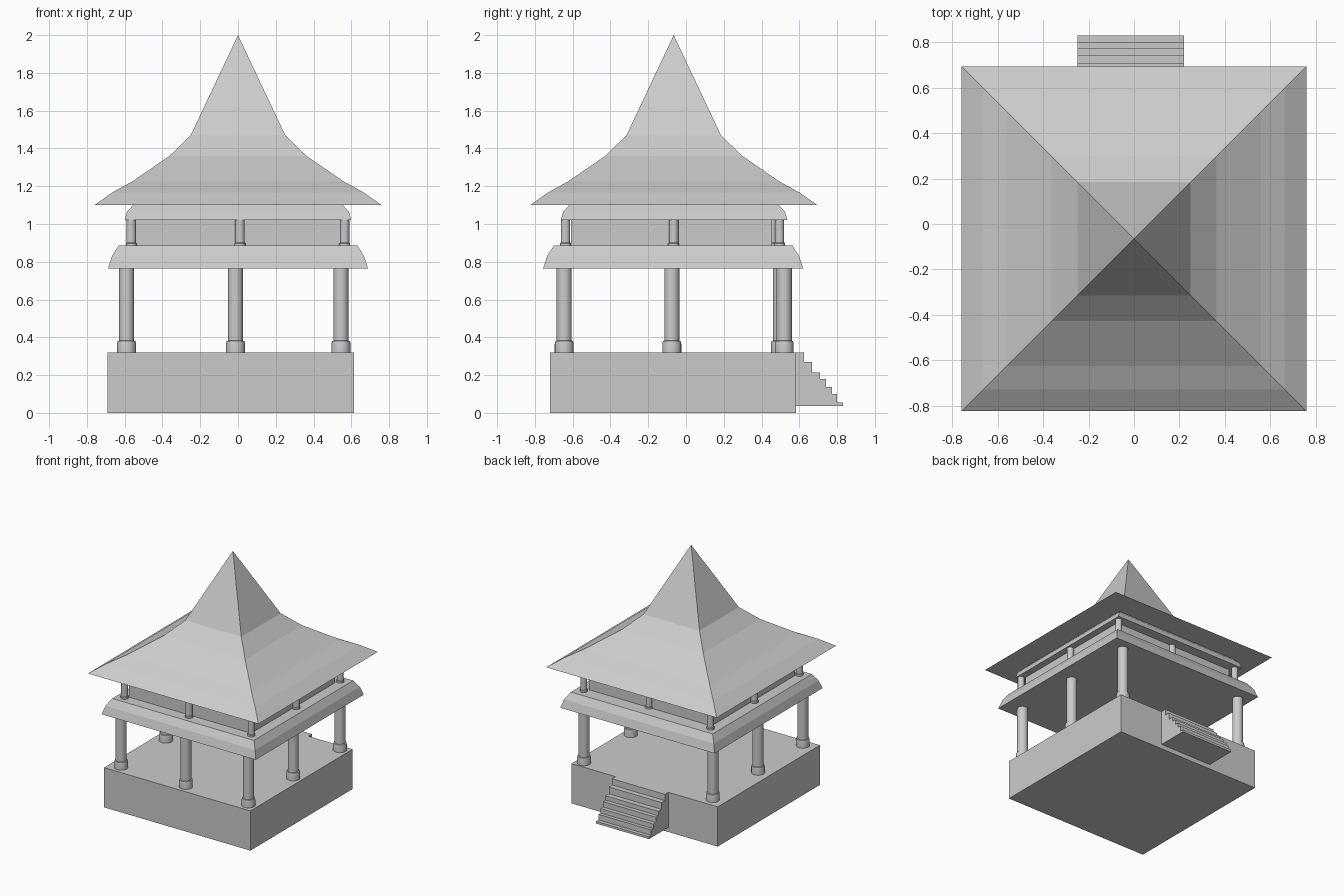
import bpy, bmesh, math

cube = bpy.data.objects.get("Cube")
if cube:
    bpy.data.objects.remove(cube, do_unlink=True)

grey = bpy.data.materials.new("light_grey")
grey.use_nodes = True
grey.diffuse_color = (0.6, 0.6, 0.6, 1)
grey.node_tree.nodes["Principled BSDF"].inputs["Base Color"].default_value = (0.6, 0.6, 0.6, 1)


def finish(name, bm, smooth=False):
    """Turn a bmesh into a named, coloured object."""
    bmesh.ops.recalc_face_normals(bm, faces=bm.faces)
    mesh = bpy.data.meshes.new(name)
    bm.to_mesh(mesh)
    bm.free()
    mesh.materials.append(grey)
    obj = bpy.data.objects.new(name, mesh)
    bpy.context.collection.objects.link(obj)
    if smooth:
        bpy.ops.object.select_all(action='DESELECT')
        obj.select_set(True)
        bpy.context.view_layer.objects.active = obj
        bpy.ops.object.shade_smooth_by_angle(angle=math.radians(35))
    return obj


def stack(name, x, y, profile, sides=4):
    """Closed solid through (half width, height) rings; four sides give a square plan."""
    bm = bmesh.new()
    square = sides == 4
    rings = []
    for half, z in profile:
        r = half * math.sqrt(2) if square else half
        if r == 0:
            rings.append([bm.verts.new((x, y, z))])
            continue
        turn = math.pi / 4 if square else 0
        angles = [turn + math.tau * i / sides for i in range(sides)]
        rings.append([bm.verts.new((x + r * math.cos(a), y + r * math.sin(a), z)) for a in angles])
    for low, high in zip(rings, rings[1:]):
        for i in range(sides):
            j = (i + 1) % sides
            if len(high) == 1:
                bm.faces.new((low[i], low[j], high[0]))
            else:
                bm.faces.new((low[i], low[j], high[j], high[i]))
    for ring in (rings[0], rings[-1]):
        if len(ring) > 2:
            bm.faces.new(ring)
    return finish(name, bm, smooth=not square)


def box(name, x0, x1, y0, y1, z0, z1):
    bm = bmesh.new()
    bmesh.ops.create_cube(bm, size=1)
    for v in bm.verts:
        v.co = (x1 if v.co.x > 0 else x0, y1 if v.co.y > 0 else y0, z1 if v.co.z > 0 else z0)
    return finish(name, bm)


# Plinth
box("plinth", -0.69, 0.615, -0.72, 0.582, 0, 0.32)

# Back stairs: stepped side profile extruded across x
treads = [(0.626, 0.32), (0.668, 0.27), (0.71, 0.215), (0.742, 0.18),
          (0.774, 0.137), (0.80, 0.10), (0.83, 0.055)]
outline = [(0.56, 0.037), (0.56, 0.32)]
for i, (y, z) in enumerate(treads):
    outline.append((y, z))
    outline.append((y, treads[i + 1][1] if i + 1 < len(treads) else 0.037))
bm = bmesh.new()
side = bm.faces.new([bm.verts.new((-0.25, y, z)) for y, z in outline])
extruded = bmesh.ops.extrude_face_region(bm, geom=[side])["geom"]
bmesh.ops.translate(bm, vec=(0.47, 0, 0), verts=[g for g in extruded if isinstance(g, bmesh.types.BMVert)])
finish("back_stairs", bm)

# Lower columns, leaving the stair entrance open
column = [(0.05, 0.32), (0.05, 0.365), (0.047, 0.38), (0.04, 0.382), (0.04, 0.77)]
spots = [(x, y) for x in (-0.59, -0.013, 0.545) for y in (-0.645, -0.075)
         if (x, y) != (-0.013, -0.075)] + [(-0.59, 0.5), (0.545, 0.52)]
for x, y in spots:
    stack("lower_column", x, y, column, 24)

# Lower roof with a sloping rim
stack("lower_roof", 0, -0.068, [(0.688, 0.765), (0.667, 0.83), (0.632, 0.885)])

# Upper storey wall and small columns
box("upper_wall", -0.545, 0.545, -0.61, 0.455, 0.88, 1.03)
post = [(0.029, 0.885), (0.029, 0.898), (0.025, 0.902), (0.025, 1.022)]
for x in (-0.565, 0.01, 0.565):
    back = 0.455 if x == 0.01 else 0.495
    for y in (-0.638, -0.065, back):
        if not (x == 0.01 and y == -0.065):
            stack("upper_column", x, y, post, 16)

# Middle roof
stack("middle_roof", 0, -0.063, [(0.60, 1.02), (0.587, 1.065), (0.553, 1.102)])

# Main roof, flaring from a steep spire to wide eaves
stack("main_roof", 0, -0.065, [(0.76, 1.10), (0.665, 1.167), (0.56, 1.225), (0.363, 1.36),
                               (0.25, 1.47), (0, 2.0)])
